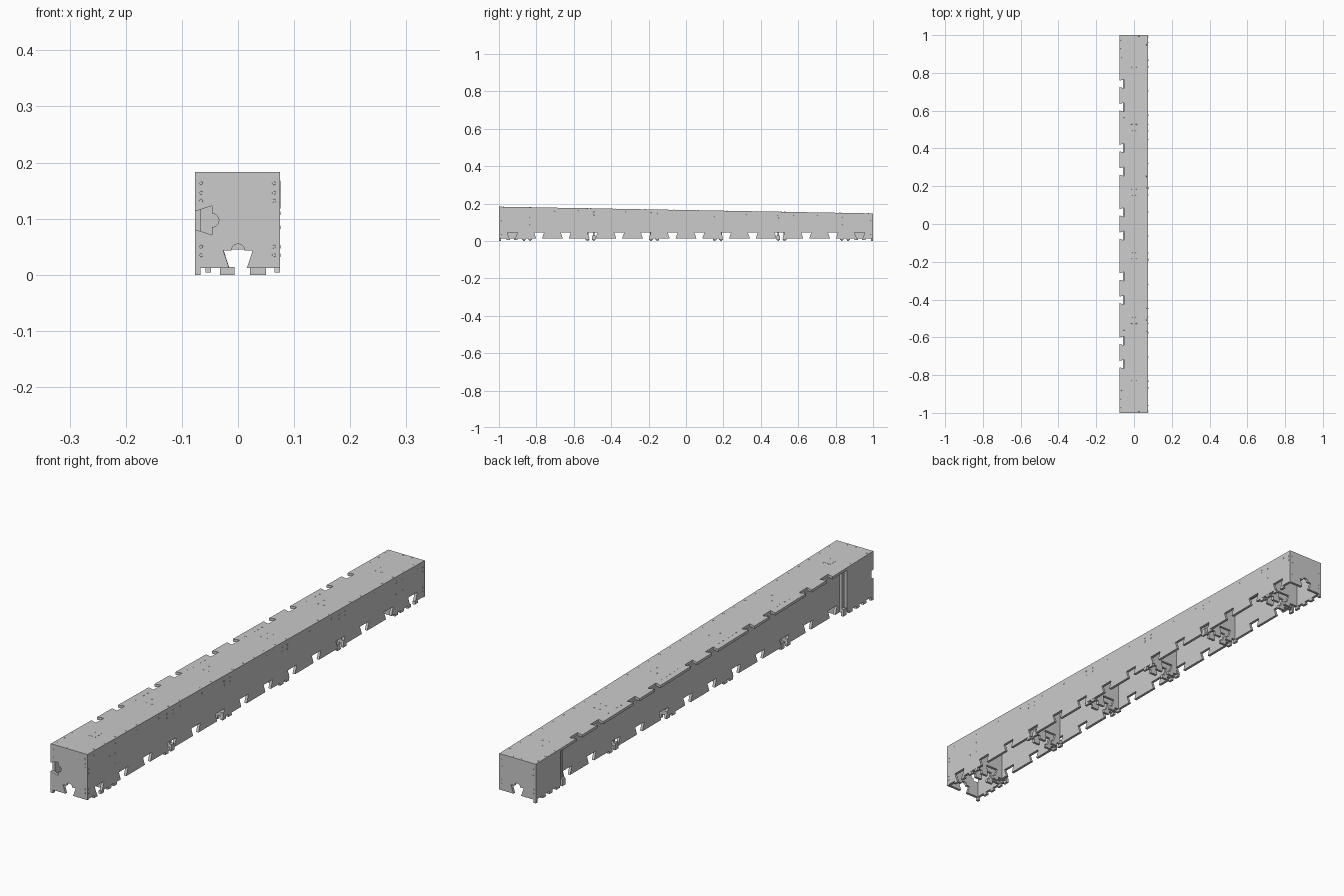
import bpy, bmesh
from math import pi, cos, sin, atan
from mathutils import Matrix, Vector

if "Cube" in bpy.data.objects:
    bpy.data.objects.remove(bpy.data.objects["Cube"])

T = 0.010                       # sheet thickness
XL, XR, XI = -0.077, 0.075, -0.058   # outer left, outer right, recessed left face
PITCH = 2 / 14
RIBS = [-0.85, -0.51, -0.17, 0.17, 0.51, 0.85]


def top(y):
    return 0.165 - 0.018 * y


def panel(name, pts, place, start, end):
    """Extrude a flat outline from start to end; place maps (u, v, depth) to xyz."""
    bm = bmesh.new()
    a = [bm.verts.new(place(u, v, start)) for u, v in pts]
    b = [bm.verts.new(place(u, v, end)) for u, v in pts]
    n = len(pts)
    bm.faces.new(a)
    bm.faces.new(b[::-1])
    for i in range(n):
        j = (i + 1) % n
        bm.faces.new((a[j], a[i], b[i], b[j]))
    bmesh.ops.recalc_face_normals(bm, faces=bm.faces)
    me = bpy.data.meshes.new(name)
    bm.to_mesh(me)
    bm.free()
    ob = bpy.data.objects.new(name, me)
    bpy.context.collection.objects.link(ob)
    return ob


def on_side(u, v, d):
    return (d, u, v)


def on_end(u, v, d):
    return (u, d, v)


def on_top(u, v, d):
    return (u, v, top(v) + d)


def dovetail(c, edge, deep, w0, w1):
    return [(c - w0, edge), (c - w1, deep), (c + w1, deep), (c + w0, edge)]


# Long side panels with dovetail notches along the lower edge
def side(name, y0, y1, x0, notched=True):
    z = 0.014
    pts = [(y0, z)]
    if notched:
        for i in range(14):
            c = (i - 6.5) * PITCH
            if y0 + 0.03 < c < y1 - 0.03:
                pts += dovetail(c, z, 0.045, 0.016, 0.027)
    pts += [(y1, z), (y1, top(y1) - T), (y0, top(y0) - T)]
    return panel(name, pts, on_side, x0, x0 + T)


side("right_side_panel", -1 + T, 1 - T, XR - T)
side("recessed_left_panel", -0.85, 0.85, XI)
side("front_left_end_panel", -1 + T, -0.845, XL, False)
side("back_left_end_panel", 0.855, 1 - T, XL, False)

# Sloping lid with dovetail notches along its left edge
pts = [(XL, -1)]
for m in (-0.68, -0.34, 0, 0.34, 0.68):
    for s in (-0.062, 0.062):
        pts += [(x, y) for y, x in dovetail(m + s, XL, -0.053, 0.017, 0.024)]
pts += [(XL, 1), (XR, 1), (XR, -1)]
panel("top_panel", pts, on_top, -T, 0)


def arc_notch(flip):
    """Dovetail with a half-round relief, as (along, depth) pairs."""
    pts = [(-0.016, 0), (-0.026, 0.031), (-0.012, 0.031)]
    pts += [(-0.012 * cos(pi * k / 8), 0.031 + 0.012 * sin(pi * k / 8)) for k in range(1, 8)]
    pts += [(0.012, 0.031), (0.026, 0.031), (0.016, 0)]
    return pts[::-1] if flip else pts


# End caps
def end_cap(name, y, inward, side_notch):
    zt = top(y) - T
    zb = 0.012
    pts = [(XL, 0), (XL + T, 0), (XL + T, zb)]
    pts += [(a, zb + d) for a, d in arc_notch(False)]
    pts += [(XR, zb), (XR, zt)]
    pts += [(XL, zt)]
    if side_notch:
        pts += [(XL + d, 0.097 + a) for a, d in arc_notch(True)]
    panel(name, pts, on_end, y, y + inward)


end_cap("front_end_cap", -1, T, True)
end_cap("back_end_cap", 1, -T, False)

# Paired cross ribs with two feet each
for n, y in enumerate(RIBS):
    left = XL + T if abs(y) > 0.8 else XI + T
    for s in (-1, 1):
        yc = y + s * 0.017
        zt = top(yc + T) - T
        zb = 0.014
        pts = [(left, zb), (-0.032, zb), (-0.032, 0), (-0.006, 0), (-0.006, zb), (-0.016, zb),
               (-0.026, 0.045), (0.026, 0.045), (0.021, zb),
               (0.021, 0), (0.05, 0), (0.05, zb), (XR - T, zb), (XR - T, zt), (left, zt)]
        panel(f"cross_rib_{n}_{s}", pts, on_end, yc - T / 2, yc + T / 2)
        # tabs projecting below the side panels
        for x in (XR - T, XI if abs(y) < 0.8 else XL):
            panel("rib_tab", [(yc - 0.010, 0.004), (yc + 0.010, 0.004),
                              (yc + 0.008, 0.03), (yc - 0.008, 0.03)],
                  on_side, x + 0.0005, x + T - 0.0005)

# Feet under both ends
for y in (-0.93, 0.93):
    for s in (-0.02, 0.02):
        for x in (XR - T, XL):
            panel("end_foot", [(y + s - 0.010, 0.004), (y + s + 0.010, 0.004),
                               (y + s + 0.008, 0.014), (y + s - 0.008, 0.014)],
                  on_side, x, x + T)


# Screw heads
def screws(name, places, normal):
    bm = bmesh.new()
    rot = Vector((0, 0, 1)).rotation_difference(Vector(normal)).to_matrix().to_4x4()
    for p in places:
        bmesh.ops.create_cone(bm, cap_ends=True, segments=8, radius1=0.0035, radius2=0.003,
                              depth=0.0012, matrix=Matrix.Translation(p) @ rot)
    me = bpy.data.meshes.new(name)
    bm.to_mesh(me)
    bm.free()
    bpy.context.collection.objects.link(bpy.data.objects.new(name, me))


lid = []
for y in RIBS:
    lid += [(x, y + s) for x in (-0.012, 0.012) for s in (-0.017, 0.017)]
    if abs(y) < 0.8:
        lid += [(-0.053, y + d) for d in (-0.05, -0.025, 0, 0.025, 0.05)]
lid += [(0.066, -0.95 + 0.0633 * i) for i in range(31)]
lid += [(-0.068, s * y) for s in (-1, 1) for y in (0.88, 0.93, 0.975)]
lid += [(x, s * 0.993) for x in (-0.01, 0.025) for s in (-1, 1)]
screws("top_screws", [(x, y, top(y)) for x, y in lid], (0, 0.018, 1))

wall = [(y + s, z) for y in RIBS for s in (-0.017, 0.017)
        for z in ((0.085, 0.125) if abs(y) > 0.8 else (top(y) - 0.02, top(y) - 0.035))]
wall += [(-0.96 + 0.128 * i, top(-0.96 + 0.128 * i) - 0.017) for i in range(16)]
wall += [(s * 0.99, z) for s in (-1, 1) for z in (0.035, 0.05, 0.11, 0.125)]
screws("right_screws", [(XR - (T if abs(y) > 0.99 else 0), y, z) for y, z in wall], (1, 0, 0))

for name, y, zs in (("front_screws", -1, (0.035, 0.05, 0.132, 0.146, 0.163)),
                    ("back_screws", 1, (0.035, 0.05, 0.1, 0.125))):
    screws(name, [(x, y, z) for x in (-0.066, 0.064) for z in zs], (0, y, 0))

# Small square socket cover on the lid near the front
panel("lid_socket", [(-0.016, -0.866), (0.016, -0.866), (0.016, -0.834), (-0.016, -0.834)],
      on_top, -0.002, 0.0006)
